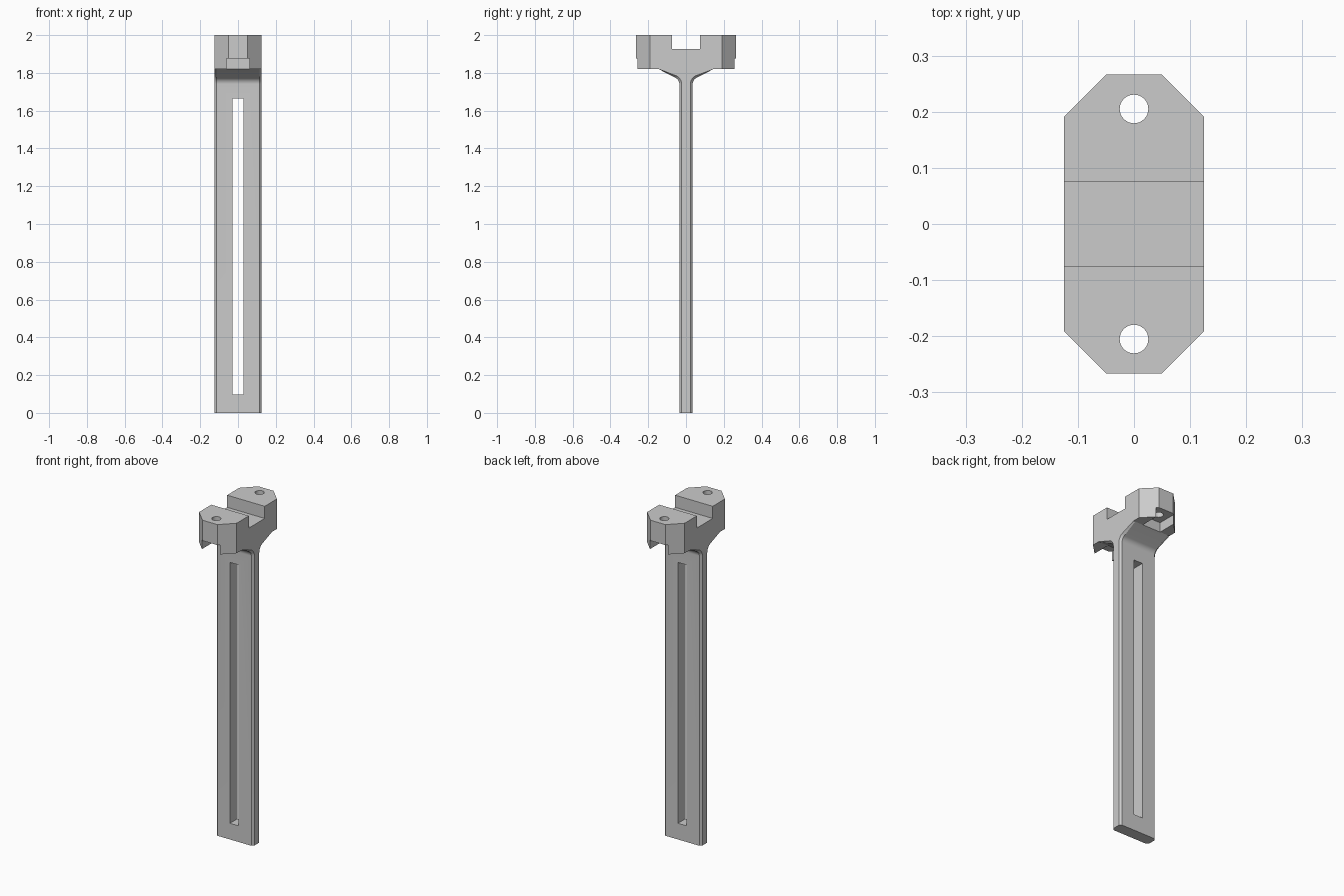
import bpy, bmesh, math
from mathutils import Vector

cube = bpy.data.objects.get("Cube")
if cube:
    bpy.data.objects.remove(cube, do_unlink=True)

grey = bpy.data.materials.new("plain_grey")
grey.use_nodes = True
colour = (0.6, 0.6, 0.6, 1)
grey.diffuse_color = colour
grey.node_tree.nodes["Principled BSDF"].inputs["Base Color"].default_value = colour

WIDTH, THICK = 0.125, 0.035      # half width and half thickness of the stem
SEAT_Y, SEAT_Z = 0.145, 1.82     # where the flare meets the underside of the head
HOLE_Y = 0.205


def prism(name, points, direction, bevel_rule=None):
    """Extrude a planar outline; optionally chamfer the edges chosen by a rule."""
    bm = bmesh.new()
    face = bm.faces.new([bm.verts.new(p) for p in points])
    grown = bmesh.ops.extrude_face_region(bm, geom=[face], use_keep_orig=True)
    moved = [g for g in grown["geom"] if isinstance(g, bmesh.types.BMVert)]
    bmesh.ops.translate(bm, verts=moved, vec=Vector(direction))
    bmesh.ops.recalc_face_normals(bm, faces=bm.faces[:])
    if bevel_rule:
        edges = [e for e in bm.edges if bevel_rule(e)]
        bmesh.ops.bevel(bm, geom=edges, offset=0.012, segments=1,
                        profile=0.5, affect='EDGES')
    mesh = bpy.data.meshes.new(name)
    bm.to_mesh(mesh)
    bm.free()
    mesh.materials.append(grey)
    obj = bpy.data.objects.new(name, mesh)
    bpy.context.collection.objects.link(obj)
    return obj


def box(name, x, y0, y1, z0, z1):
    return prism(name, [(-x, y0, z0), (x, y0, z0), (x, y1, z0), (-x, y1, z0)],
                 (0, 0, z1 - z0))


def cut(target, cutter, operation='DIFFERENCE'):
    mod = target.modifiers.new(cutter.name, 'BOOLEAN')
    mod.operation, mod.solver, mod.object = operation, 'EXACT', cutter
    bpy.context.view_layer.objects.active = target
    bpy.ops.object.modifier_apply(modifier=mod.name)
    bpy.data.objects.remove(cutter, do_unlink=True)


# Side outline: stem, filleted flare, head and top channel
radius, steps = 0.038, 8
half = [(THICK, 0)]
for i in range(steps + 1):
    a = math.radians(62) * i / steps
    half.append((THICK + radius * (1 - math.cos(a)), 1.74 + radius * math.sin(a)))
half += [(SEAT_Y, SEAT_Z), (0.3, SEAT_Z), (0.3, 2), (0.075, 2), (0.075, 1.927)]
outline = half + [(-y, z) for y, z in reversed(half)]


def stem_edge(edge):
    a, b = (v.co for v in edge.verts)
    return (abs(a.x - b.x) < 1e-4 and max(a.z, b.z) < SEAT_Z + 1e-4
            and abs(a.z - b.z) > 1e-4)


bracket = prism("slotted_bracket", [(-WIDTH, y, z) for y, z in outline],
                (2 * WIDTH, 0, 0), stem_edge)

# Chamfered head corners
corners = [(0.05, 0.266), (-0.05, 0.266), (-0.2, 0.116),
           (-0.2, -0.116), (-0.05, -0.266), (0.05, -0.266),
           (0.2, -0.116), (0.2, 0.116)]
cut(bracket, prism("corner_trim", [(x, y, -0.1) for x, y in corners], (0, 0, 2.2)),
    'INTERSECT')

# Long slot through the stem
cut(bracket, box("stem_slot", 0.029, -0.1, 0.1, 0.097, 1.664))

# Bolt holes and open-ended nut pockets
for side in (-1, 1):
    ring = [(0.0255 * math.cos(math.tau * i / 32),
             side * HOLE_Y + 0.0255 * math.sin(math.tau * i / 32), 1.7)
            for i in range(32)]
    cut(bracket, prism("bolt_hole", ring, (0, 0, 0.4)))
    y0, y1 = sorted((side * SEAT_Y, side * 0.35))
    cut(bracket, box("nut_pocket", 0.06, y0, y1, 1.78, 1.877))

# Smooth the fillet and holes, keep machined edges sharp
bpy.ops.object.select_all(action='DESELECT')
bracket.select_set(True)
bpy.context.view_layer.objects.active = bracket
bpy.ops.object.shade_smooth_by_angle(angle=math.radians(20))
